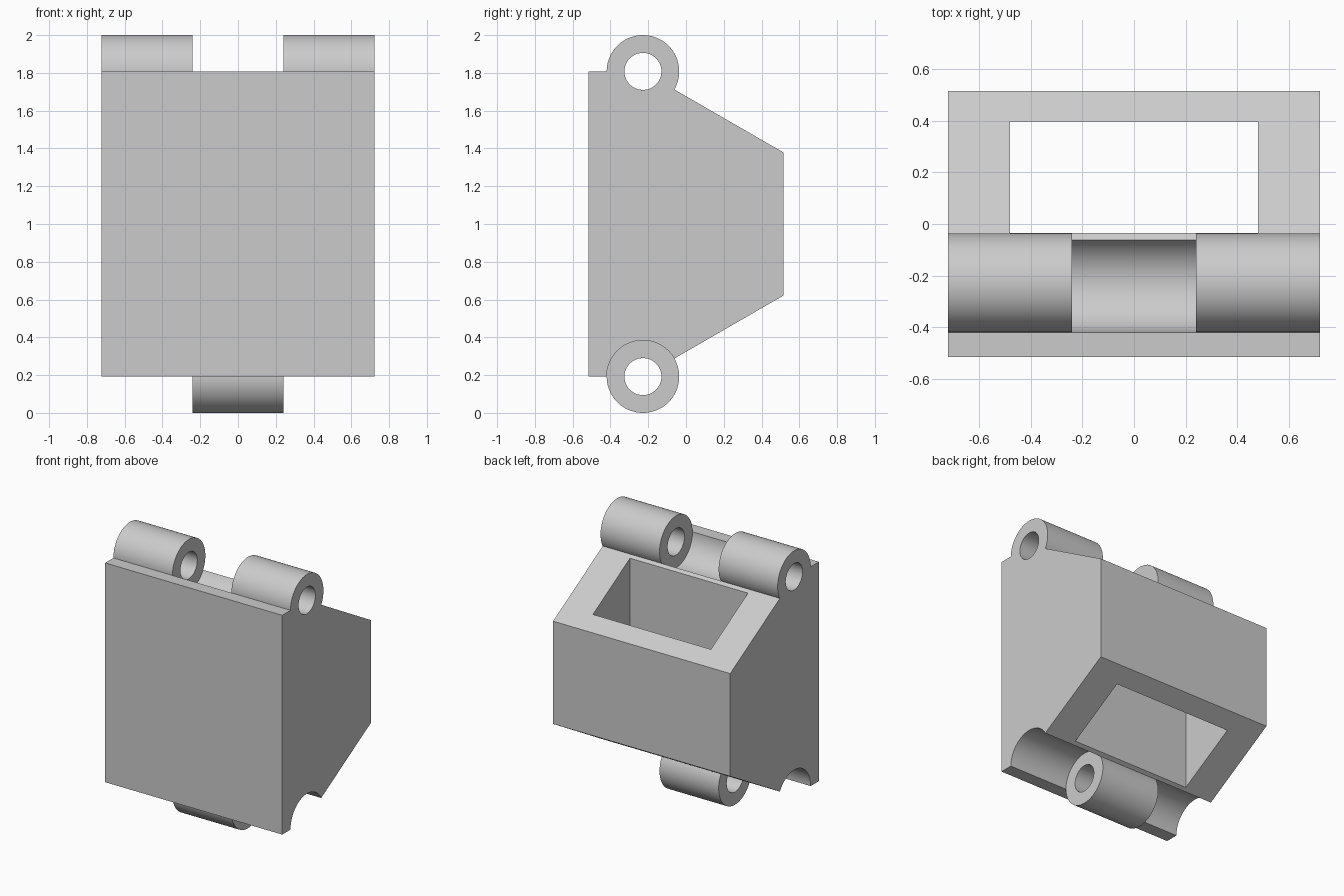
import bpy, bmesh
from math import cos, sin, pi

cube = bpy.data.objects.get("Cube")
if cube:
    bpy.data.objects.remove(cube, do_unlink=True)

W = 0.722                 # half width of the housing
D = 0.516                 # half depth of the housing
R, BORE = 0.192, 0.098    # hinge knuckle and pin hole radii
PIVOT_Y = -0.228
LOW, HIGH = R, 2 - R      # pivot heights
KNUCKLE = 0.241           # x where the knuckles meet
SEGMENTS = 72

grey = bpy.data.materials.new("light_grey")
grey.use_nodes = True
colour = (0.6, 0.6, 0.6, 1)
grey.diffuse_color = colour
grey.node_tree.nodes["Principled BSDF"].inputs["Base Color"].default_value = colour


def finish(name, bm):
    bmesh.ops.recalc_face_normals(bm, faces=bm.faces)
    mesh = bpy.data.meshes.new(name)
    bm.to_mesh(mesh)
    bm.free()
    mesh.materials.append(grey)
    obj = bpy.data.objects.new(name, mesh)
    bpy.context.collection.objects.link(obj)
    return obj


def extrude_x(name, profile, x0, x1):
    """Extrude a y-z outline along x."""
    bm = bmesh.new()
    face = bm.faces.new([bm.verts.new((x0, y, z)) for y, z in profile])
    new = bmesh.ops.extrude_face_region(bm, geom=[face])["geom"]
    verts = [v for v in new if isinstance(v, bmesh.types.BMVert)]
    bmesh.ops.translate(bm, verts=verts, vec=(x1 - x0, 0, 0))
    return finish(name, bm)


def circle(radius, z):
    angles = [2 * pi * i / SEGMENTS for i in range(SEGMENTS)]
    return [(PIVOT_Y + radius * cos(a), z + radius * sin(a)) for a in angles]


def tube(name, z, x0, x1):
    """Hollow hinge knuckle along x."""
    bm = bmesh.new()
    rings = [[bm.verts.new((x, y, h)) for y, h in circle(r, z)]
             for x, r in ((x0, R), (x1, R), (x1, BORE), (x0, BORE))]
    for k, ring in enumerate(rings):
        other = rings[(k + 1) % len(rings)]
        for i in range(SEGMENTS):
            j = (i + 1) % SEGMENTS
            bm.faces.new((ring[i], ring[j], other[j], other[i]))
    return finish(name, bm)


def smooth(obj):
    bpy.ops.object.select_all(action='DESELECT')
    obj.select_set(True)
    bpy.context.view_layer.objects.active = obj
    bpy.ops.object.shade_smooth_by_angle(angle=pi / 6 - 0.05)


def cut(obj, cutter):
    mod = obj.modifiers.new("cut", 'BOOLEAN')
    mod.operation = 'DIFFERENCE'
    mod.solver = 'EXACT'
    mod.object = cutter
    bpy.context.view_layer.objects.active = obj
    bpy.ops.object.modifier_apply(modifier=mod.name)
    bpy.data.objects.remove(cutter, do_unlink=True)


# Housing: flat front, sloped top and bottom towards the back
drop = (D - PIVOT_Y) * 0.577
housing = extrude_x("housing", [(-D, LOW), (PIVOT_Y, LOW), (D, LOW + drop),
                                (D, HIGH - drop), (PIVOT_Y, HIGH), (-D, HIGH)], -W, W)

# Rectangular well right through from top to bottom
front, back = PIVOT_Y + R + 0.001, D - 0.119
cut(housing, extrude_x("well_cutter", [(front, -1), (back, -1), (back, 3), (front, 3)],
                       -0.481, 0.481))

# Round seats for the hinge knuckles
for z in (LOW, HIGH):
    cut(housing, extrude_x("seat_cutter", circle(R, z), -1, 1))
smooth(housing)

# Hinge knuckles: a pair on top, one in the middle below
smooth(tube("upper_knuckle_right", HIGH, -W, -KNUCKLE))
smooth(tube("upper_knuckle_left", HIGH, KNUCKLE, W))
smooth(tube("lower_knuckle", LOW, -KNUCKLE, KNUCKLE))
